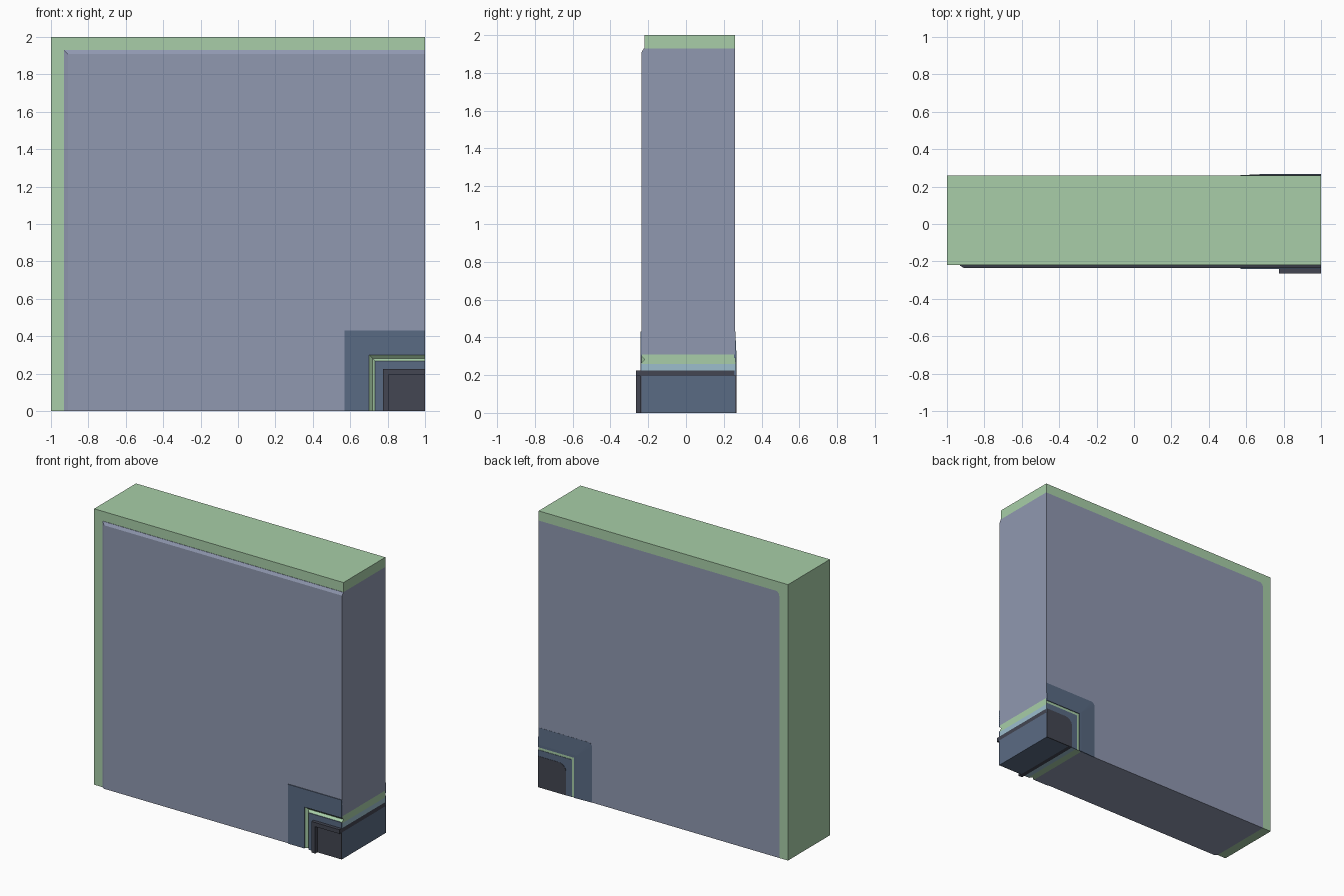
import bpy, bmesh, math

if "Cube" in bpy.data.objects:
    bpy.data.objects.remove(bpy.data.objects["Cube"])


def material(name, rgb):
    lin = [((c / 255 + 0.055) / 1.055) ** 2.4 for c in rgb]
    m = bpy.data.materials.new(name)
    m.diffuse_color = (*lin, 1)
    m.use_nodes = True
    m.node_tree.nodes["Principled BSDF"].inputs["Base Color"].default_value = m.diffuse_color
    return m


GREEN = material("pale green", (168, 206, 168))
PANEL = material("lavender grey", (144, 152, 176))
SLATE = material("slate blue", (90, 107, 132))
CHARCOAL = material("charcoal", (67, 70, 82))
ICE = material("ice blue", (156, 190, 206))

ARC = 6  # segments in a rounded corner


def corner_path(d, y, r):
    """L path at distance d from the lower right corner, corner radius r."""
    pts = [(1 - d, y, 0)]
    for i in range(ARC + 1):
        a = math.pi - i / ARC * math.pi / 2
        pts.append((1 - d + r + r * math.cos(a), y, d - r + r * math.sin(a)))
    return pts + [(1, y, d)]


def sweep(name, profile, mat):
    """Closed (distance, y, radius) profile swept round the corner."""
    bm = bmesh.new()
    rows = [[bm.verts.new(p) for p in corner_path(*(tuple(q) + (0,))[:3])]
            for q in profile]
    for a, b in zip(rows, rows[1:] + rows[:1]):
        for i in range(len(a) - 1):
            bm.faces.new((a[i], a[i + 1], b[i + 1], b[i]))
    bm.faces.new([r[0] for r in rows])
    bm.faces.new([r[-1] for r in rows])
    bmesh.ops.remove_doubles(bm, verts=bm.verts, dist=1e-5)
    bmesh.ops.recalc_face_normals(bm, faces=bm.faces)
    me = bpy.data.meshes.new(name)
    bm.to_mesh(me)
    bm.free()
    me.materials.append(mat)
    ob = bpy.data.objects.new(name, me)
    bpy.context.collection.objects.link(ob)


def band(name, d0, d1, y0, y1, mat, r=0):
    """Rectangular band between two distances; r rounds the outer corner."""
    sweep(name, [(d0, y0), (d1, y0, r), (d1, y1, r), (d0, y1)], mat)


# Outer border along the left and top
sweep("outer_border", [(1.93, -.22, .03), (2, -.22), (2, .26), (1.93, .26, .03)], GREEN)

# Large panel with a chamfered front face
band("panel_core", .31, 1.93, -.22, .26, PANEL, .03)
sweep("panel_front", [(.31, -.22), (.31, -.235), (1.91, -.235),
                      (1.93, -.223), (1.93, -.22)], PANEL)

# Slate trim around the corner fitting, front and back
band("outer_trim_front", .30, .43, -.24, -.234, SLATE)
sweep("outer_trim_back", [(.29, .255), (.43, .255, .03), (.43, .261, .03),
                          (.31, .267), (.29, .267)], SLATE)

# Green seal with a V groove in front
sweep("groove_seal", [(.26, -.235), (.267, -.235), (.282, -.219), (.30, -.235),
                      (.31, -.235), (.31, .262), (.26, .262)], GREEN)

# Inner band: ice blue core with slate faces
band("inner_core", .225, .26, -.235, .262, ICE)
band("inner_trim_front", .225, .267, -.24, -.234, SLATE)
band("inner_trim_back", .20, .27, .255, .265, SLATE)

# Raised charcoal rim and the corner block inside it
band("raised_rim", .195, .225, -.265, .26, CHARCOAL)
band("corner_block", 0, .195, -.235, .26, SLATE)
band("corner_plate_front", 0, .195, -.24, -.235, CHARCOAL)
band("corner_plate_back", 0, .225, .26, .267, CHARCOAL, .06)
